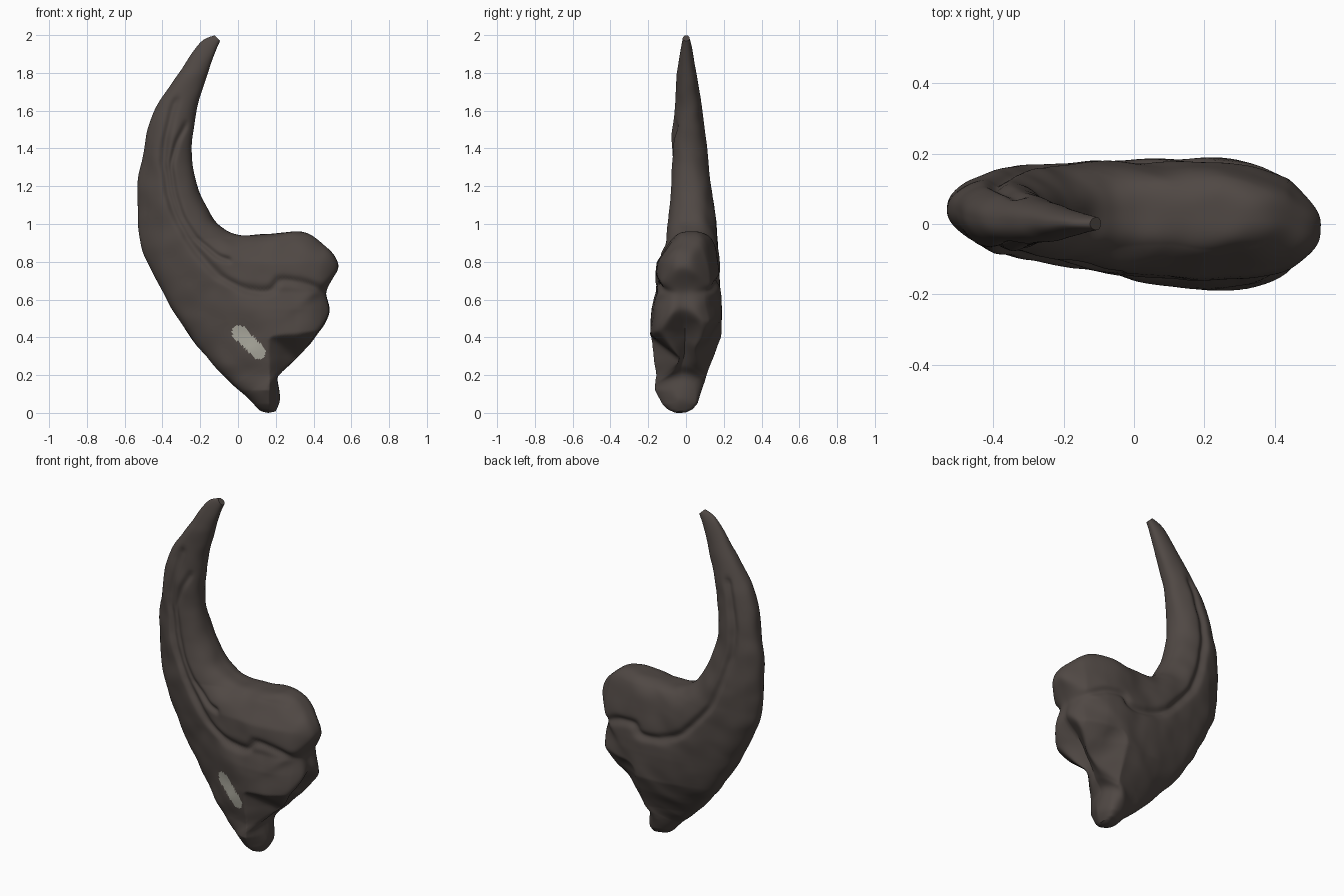
import bpy, bmesh, math
from mathutils import Vector, noise

cube = bpy.data.objects.get("Cube")
if cube:
    bpy.data.objects.remove(cube)


def material(name, rgb):
    m = bpy.data.materials.new(name)
    m.use_nodes = True
    m.diffuse_color = (*rgb, 1)
    m.node_tree.nodes["Principled BSDF"].inputs["Base Color"].default_value = (*rgb, 1)
    return m


# Cross-sections from tip to heel: outer x, z, inner x, z
STATIONS = [
    (-.125, 2.0, -.095, 1.97), (-.20, 1.96, -.12, 1.91), (-.30, 1.82, -.17, 1.77),
    (-.44, 1.61, -.22, 1.6), (-.50, 1.4, -.245, 1.4), (-.53, 1.2, -.225, 1.23),
    (-.53, 1.04, -.16, 1.08), (-.51, .88, -.08, .98), (-.44, .72, 0, .945),
    (-.35, .55, .15, .945), (-.25, .4, .33, .96), (-.17, .3, .47, .88),
    (-.13, .255, .53, .77), (-.09, .21, .475, .64), (-.04, .165, .515, .51),
    (.01, .12, .42, .37), (.05, .085, .28, .25), (.085, .05, .215, .18),
    (.12, .015, .225, .07), (.16, .002, .2, .01)]

# Side limits: height or length, front y, back y
LIMITS_Z = [
    (0, -.055, -.005), (.02, -.095, .035), (.05, -.125, .06), (.12, -.162, .085),
    (.2, -.162, .108), (.31, -.175, .153),
    (.4, -.195, .185), (.55, -.19, .193), (.64, -.162, .188), (.7, -.17, .188), (.8, -.17, .186),
    (.92, -.118, .178), (1.13, -.097, .146), (1.4, -.083, .112), (1.6, -.062, .088),
    (1.79, -.048, .058), (1.95, -.024, .028), (2, -.015, .015)]
LIMITS_X = [
    (-.53, -.03, .12), (-.47, -.058, .148), (-.4, -.085, .163), (-.2, -.118, .18),
    (0, -.162, .194), (.2, -.194, .2), (.33, -.198, .188), (.44, -.18, .162), (.53, -.13, .1)]

# Side grooves as x, z paths
LONG_GROOVE = [(-.33, 1.65), (-.39, 1.4), (-.37, 1.18), (-.28, .95), (-.12, .75),
               (.03, .66), (.17, .65), (.22, .7), (.33, .69), (.47, .64)]
SHORT_GROOVE = [(-.28, 1.52), (-.35, 1.32), (-.31, 1.1), (-.23, .94), (-.12, .84), (-.05, .81)]


def spline(points, u):
    """Smooth curve through the points, u from zero to one."""
    f = u * (len(points) - 1)
    i = min(int(f), len(points) - 2)
    f -= i
    a, b, c, d = (points[max(0, min(len(points) - 1, i + k))] for k in (-1, 0, 1, 2))
    return [q + .5 * f * (r - p + f * (2 * p - 5 * q + 4 * r - s + f * (3 * (q - r) + s - p)))
            for p, q, r, s in zip(a, b, c, d)]


def lookup(table, v):
    """Front and back limits between the table rows."""
    for low, high in zip(table, table[1:]):
        if v <= high[0]:
            break
    f = max(0, min(1, (v - low[0]) / (high[0] - low[0])))
    return [a + (b - a) * f for a, b in zip(low[1:], high[1:])]


def smooth_min(a, b, k=.025):
    h = max(k - abs(a - b), 0) / k
    return min(a, b) - h * h * k * .25


def segment_distance(p, a, b):
    ab = b - a
    return (p - a - ab * max(0, min(1, (p - a).dot(ab) / ab.length_squared))).length


def fine_path(points, count=26):
    return [Vector(spline(points, i / count)) for i in range(count + 1)]


def path_distance(p, path):
    return min(segment_distance(p, a, b) for a, b in zip(path, path[1:]))


def bump(d, radius):
    return math.exp(-(d / radius) ** 2)


long_groove, short_groove = fine_path(LONG_GROOVE), fine_path(SHORT_GROOVE)
ROWS, SIDES = 220, 200


def claw_point(u, angle):
    ox, oz, ix, iz = spline(STATIONS, u)
    chord = math.hypot(ix - ox, iz - oz)
    # round claw blade, flatter sides on the broad base
    flat = .85 - .22 * max(0, min(1, (chord - .35) / .25))
    s = math.copysign(abs(math.sin(angle)) ** flat, math.sin(angle))
    t = .5 - .5 * math.cos(angle)
    # hollow joint socket between the side rims
    hollow = .08 * bump(iz - .42, .15) * t ** 6 * (1 - abs(s)) if ix > .2 else 0
    x = ox + (ix - ox) * t - hollow
    z = oz + (iz - oz) * t + hollow * .4
    p = Vector((x, z))
    front_z, back_z = lookup(LIMITS_Z, z)
    front_x, back_x = lookup(LIMITS_X, x)
    front, back = -smooth_min(-front_z, -front_x), smooth_min(back_z, back_x)
    middle, half = (front + back) / 2, (back - front) / 2
    cut = .02 * bump(path_distance(p, long_groove), .022)
    cut += .014 * bump((p - Vector((.06, .8))).length, .13)
    if s < 0:
        cut += .016 * bump(path_distance(p, short_groove), .016)
        # slanted facet below the front rim of the socket
        cut += max(0, smooth_min(.41 - z + .1 * (x - .2), x - .165))
    else:
        # gentler slope below the back rim
        cut += .7 * max(0, smooth_min(.48 - z, x - .2, .08))
    depth = max(half * abs(s) - cut * abs(s) * min(1, half / .1), half * abs(s) * .2)
    v = Vector((x, middle + math.copysign(depth, s), z))
    return v + noise.noise_vector(v * 9) * .007 * min(1, half / .08)


# Claw surface lofted through the cross-sections
bm = bmesh.new()
rings = [[bm.verts.new(claw_point(r / (ROWS - 1), math.tau * k / SIDES)) for k in range(SIDES)]
         for r in range(ROWS)]
for low, high in zip(rings, rings[1:]):
    for k in range(SIDES):
        n = (k + 1) % SIDES
        bm.faces.new((low[k], low[n], high[n], high[k]))
bm.faces.new(rings[0])
bm.faces.new(rings[-1])
bmesh.ops.recalc_face_normals(bm, faces=bm.faces)

# Pale patch on the front side
start, end = Vector((.007, .425)), Vector((.11, .322))
for f in bm.faces:
    c = f.calc_center_median()
    if c.y < 0 and segment_distance(Vector((c.x, c.z)), start, end) < .038:
        f.material_index = 1

# Stand on the ground
floor = min(v.co.z for v in bm.verts)
bmesh.ops.translate(bm, verts=bm.verts, vec=(0, 0, -floor))

mesh = bpy.data.meshes.new("claw")
bm.to_mesh(mesh)
bm.free()
mesh.materials.append(material("dark brown", (.08, .065, .058)))
mesh.materials.append(material("pale grey", (.4, .39, .335)))
claw = bpy.data.objects.new("claw", mesh)
bpy.context.collection.objects.link(claw)
bpy.context.view_layer.objects.active = claw
claw.select_set(True)
bpy.ops.object.shade_smooth_by_angle(angle=math.radians(50))
